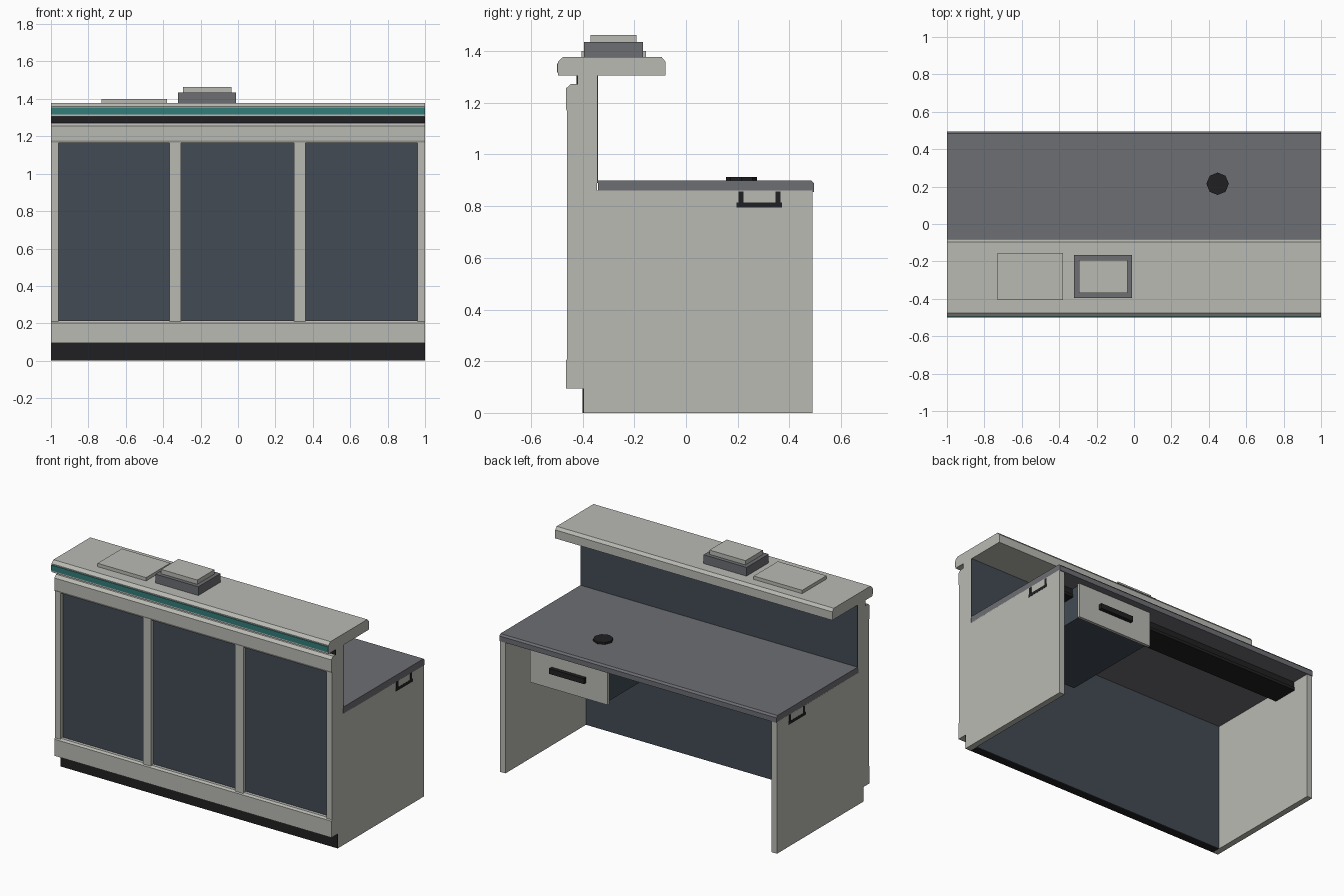
import bpy
import bmesh

old = bpy.data.objects.get("Cube")
if old:
    bpy.data.objects.remove(old, do_unlink=True)


def material(name, rgb):
    m = bpy.data.materials.new(name)
    m.use_nodes = True
    m.diffuse_color = (*rgb, 1)
    m.node_tree.nodes["Principled BSDF"].inputs["Base Color"].default_value = (*rgb, 1)
    return m


pale = material("pale_stone", (0.49, 0.49, 0.457))
slate = material("slate_blue", (0.054, 0.07, 0.089))
grey = material("mid_grey", (0.153, 0.156, 0.171))
teal = material("teal", (0.032, 0.205, 0.195))
black = material("black", (0.0144, 0.0144, 0.016))


def finish(name, bm, mat):
    bmesh.ops.recalc_face_normals(bm, faces=bm.faces)
    mesh = bpy.data.meshes.new(name)
    bm.to_mesh(mesh)
    bm.free()
    mesh.materials.append(mat)
    obj = bpy.data.objects.new(name, mesh)
    bpy.context.collection.objects.link(obj)
    return obj


def extrude(name, profile, x0, x1, mat):
    """Sweep a (y, z) outline along x."""
    bm = bmesh.new()
    face = bm.faces.new([bm.verts.new((x0, y, z)) for y, z in profile])
    swept = bmesh.ops.extrude_face_region(bm, geom=[face])["geom"]
    moved = [v for v in swept if isinstance(v, bmesh.types.BMVert)]
    bmesh.ops.translate(bm, verts=moved, vec=(x1 - x0, 0, 0))
    return finish(name, bm, mat)


def box(name, x, y, z, mat):
    outline = [(y[0], z[0]), (y[1], z[0]), (y[1], z[1]), (y[0], z[1])]
    return extrude(name, outline, x[0], x[1], mat)


FULL = (-1, 1)
INNER = (-0.96, 0.96)

# End panels: deep below the worktop, narrow post above it
end_outline = [(-0.395, 0), (0.49, 0), (0.49, 0.86), (-0.345, 0.86),
               (-0.345, 1.305), (-0.418, 1.305), (-0.418, 1.27),
               (-0.44, 1.27), (-0.44, 0.1), (-0.395, 0.1)]
for side, x0, x1 in (("right", -1, -0.96), ("left", 0.96, 1)):
    extrude(side + "_end_panel", end_outline, x0, x1, pale)

# Front wall, its lining and the recessed kick board
box("wall_core", INNER, (-0.41, -0.345), (0.095, 1.3), slate)
box("lower_lining", INNER, (-0.345, -0.34), (0, 0.86), slate)
box("upper_lining", FULL, (-0.345, -0.34), (0.89, 1.305), slate)
box("kick_board", INNER, (-0.395, -0.345), (0, 0.095), black)
box("kick_face", FULL, (-0.4, -0.395), (0, 0.095), black)
box("shadow_gap", FULL, (-0.423, -0.418), (1.27, 1.305), black)

# Front rails with chamfered edges
extrude("bottom_rail", [(-0.465, 0.095), (-0.38, 0.095), (-0.38, 0.215),
                        (-0.455, 0.215), (-0.465, 0.203)], -1, 1, pale)
extrude("top_rail", [(-0.458, 1.163), (-0.41, 1.163), (-0.41, 1.272),
                     (-0.447, 1.272), (-0.465, 1.255), (-0.465, 1.178)], -1, 1, pale)

# Stiles and the dark panels between them
stiles = [(-1, -0.96), (-0.365, -0.305), (0.3, 0.36), (0.96, 1)]
for i, span in enumerate(stiles):
    box(f"stile_{i + 1}", span, (-0.46, -0.405), (0.21, 1.168), pale)
for i in range(3):
    box(f"front_panel_{i + 1}", (stiles[i][1], stiles[i + 1][0]),
        (-0.435, -0.405), (0.21, 1.168), slate)

# Raised counter with its coloured edge strip
extrude("counter_top", [(-0.495, 1.305), (-0.08, 1.305), (-0.08, 1.36),
                        (-0.095, 1.378), (-0.475, 1.378), (-0.495, 1.36)], -1, 1, pale)
box("counter_strip", FULL, (-0.5, -0.495), (1.317, 1.353), teal)

# Worktop
extrude("worktop", [(-0.34, 0.855), (0.495, 0.855), (0.495, 0.888),
                    (0.485, 0.9), (-0.34, 0.9)], -1, 1, grey)

# Cable grommet
bm = bmesh.new()
bmesh.ops.create_cone(bm, cap_ends=True, segments=8, radius1=0.06, radius2=0.06, depth=0.014)
bmesh.ops.translate(bm, verts=bm.verts, vec=(0.447, 0.215, 0.906))
finish("cable_grommet", bm, black)

# Cable tray: open channel running through both end panels
extrude("cable_tray", [(0.195, 0.795), (0.372, 0.795), (0.372, 0.815), (0.365, 0.815),
                       (0.365, 0.857), (0.347, 0.857), (0.347, 0.815), (0.223, 0.815),
                       (0.223, 0.857), (0.203, 0.857), (0.203, 0.815), (0.195, 0.815)],
        -1.001, 1.001, black)

# Drawer
box("drawer_body", (0.265, 0.795), (-0.25, 0.43), (0.63, 0.855), slate)
box("drawer_front", (0.25, 0.81), (0.43, 0.45), (0.62, 0.853), pale)
box("drawer_handle", (0.405, 0.655), (0.45, 0.475), (0.725, 0.76), black)

# Items on the counter
box("flat_tray", (-0.73, -0.38), (-0.405, -0.155), (1.378, 1.4), pale)
box("device_base", (-0.32, -0.01), (-0.395, -0.167), (1.378, 1.435), grey)
box("device_top", (-0.295, -0.035), (-0.37, -0.192), (1.435, 1.463), pale)
